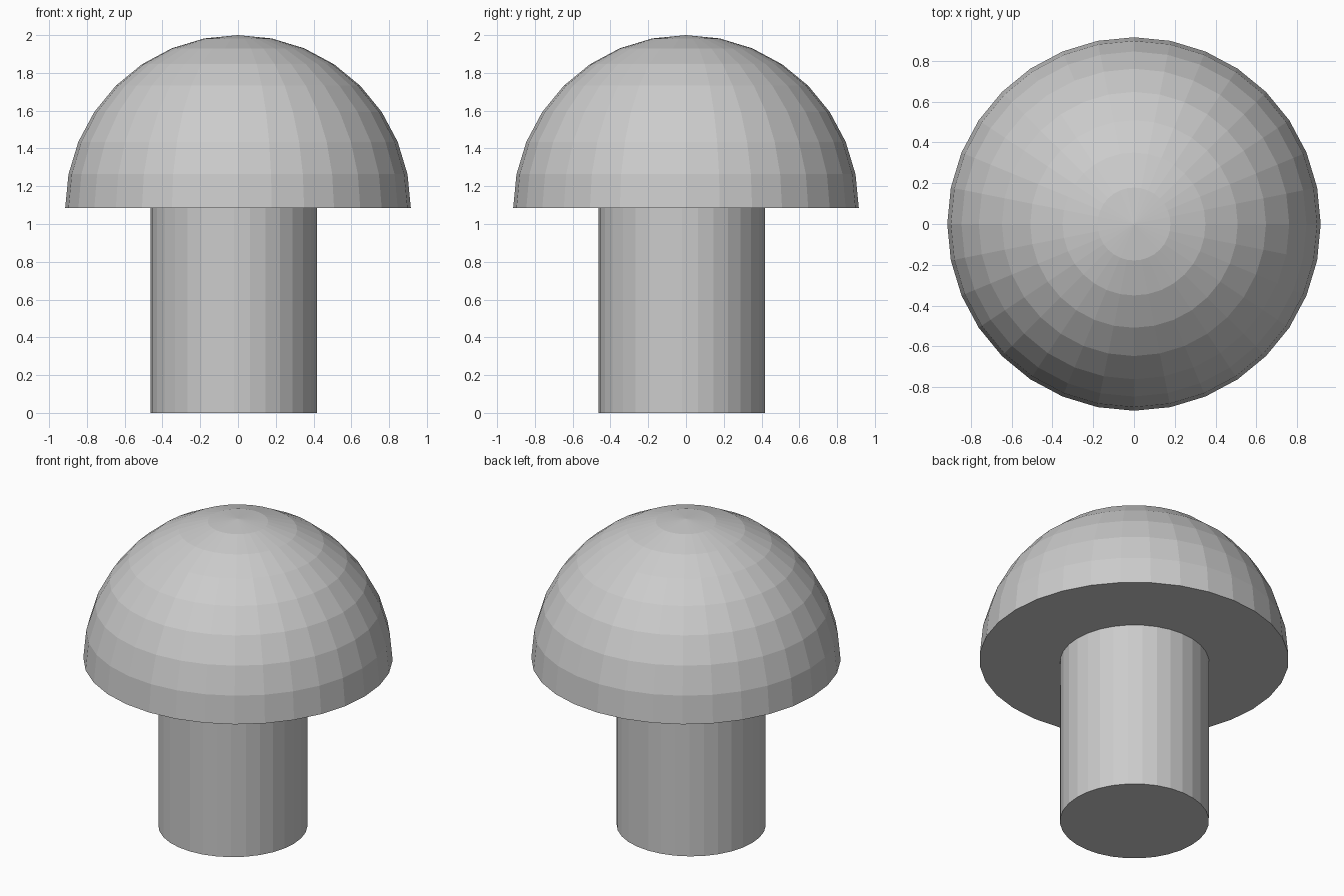
import bpy, bmesh

if "Cube" in bpy.data.objects:
    bpy.data.objects.remove(bpy.data.objects["Cube"])

SIDES = 32
CAP_R = 0.915
CAP_Z = 2.0 - CAP_R
STEM_R = 0.441
STEM_TOP = CAP_Z + 0.01

# Stem: flat-shaded cylinder, very slightly off centre
bpy.ops.mesh.primitive_cylinder_add(
    vertices=SIDES, radius=STEM_R, depth=STEM_TOP,
    location=(-0.022, -0.022, STEM_TOP / 2))
bpy.context.object.name = "stem"

# Cap: upper half of a sphere with a flat underside
bpy.ops.mesh.primitive_uv_sphere_add(
    segments=SIDES, ring_count=16, radius=CAP_R, location=(0, 0, CAP_Z))
cap = bpy.context.object
cap.name = "cap"
bm = bmesh.new()
bm.from_mesh(cap.data)
lower = [v for v in bm.verts if v.co.z < -1e-4]
bmesh.ops.delete(bm, geom=lower, context='VERTS')
bmesh.ops.holes_fill(bm, edges=[e for e in bm.edges if e.is_boundary], sides=0)
bmesh.ops.recalc_face_normals(bm, faces=bm.faces[:])
bm.to_mesh(cap.data)
bm.free()
